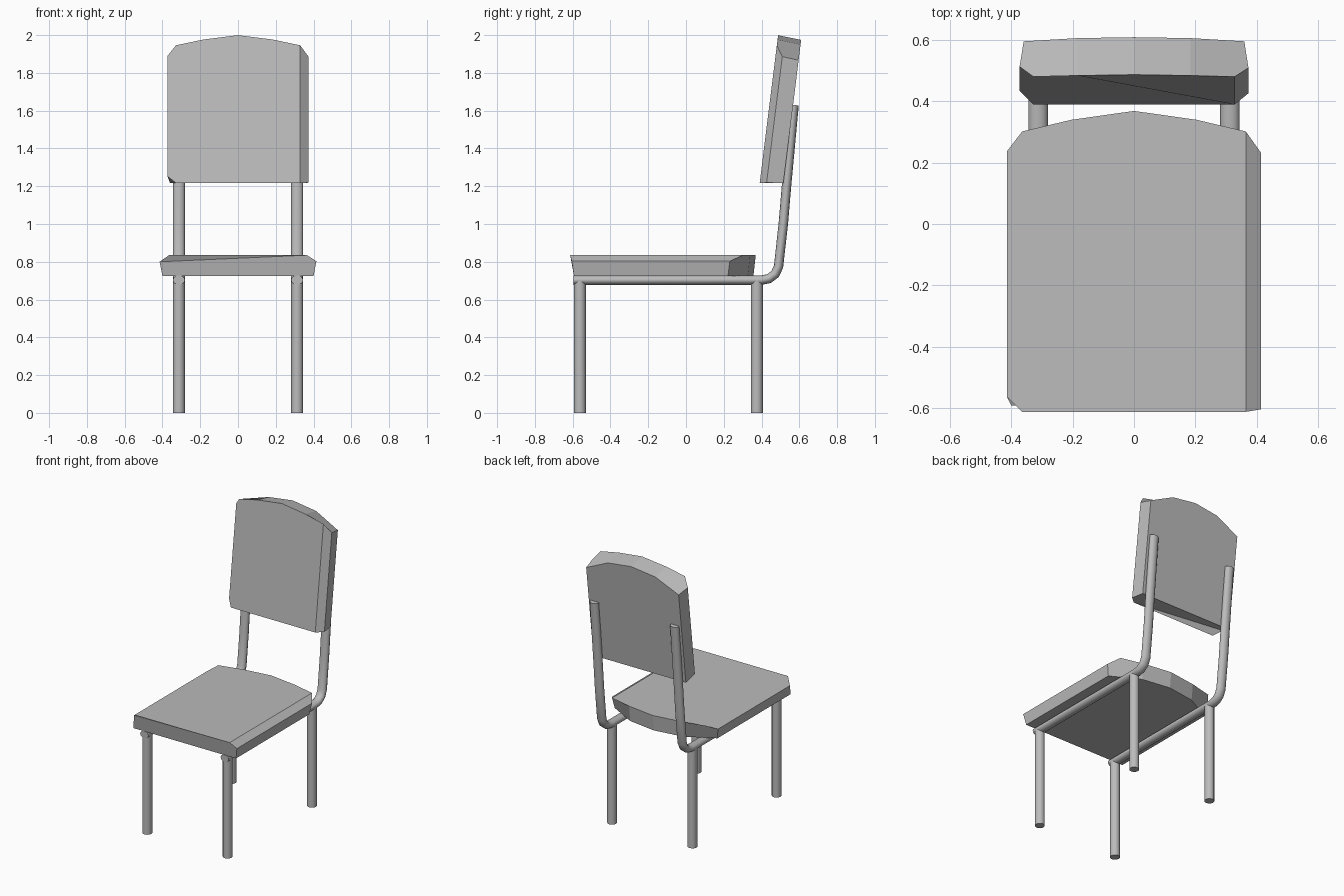
import bpy, math
from mathutils import Vector

old = bpy.data.objects.get("Cube")
if old:
    bpy.data.objects.remove(old, do_unlink=True)

# One plain grey for the whole chair
grey = bpy.data.materials.new("plain_grey")
grey.use_nodes = True
COLOUR = (0.5, 0.5, 0.5, 1)
grey.diffuse_color = COLOUR
grey.node_tree.nodes["Principled BSDF"].inputs["Base Color"].default_value = COLOUR


def add_object(name, data):
    data.materials.append(grey)
    obj = bpy.data.objects.new(name, data)
    bpy.context.collection.objects.link(obj)
    return obj


def cushion(name, origin, along, outward, scale):
    """Padded board with an arched end, clipped on one side, bevelled on the other.
    Local x is width, y is length from the straight end, z is depth below the face."""
    face = [(-.365, 0, 0), (.365, 0, 0), (.365, .915, 0), (.205, .953, 0), (0, .982, 0),
            (-.205, .953, 0), (-.365, .915, 0), (-.415, .85, -.035), (-.415, .05, -.035)]
    bevel = [(.415, .008, -.032), (.415, .845, -.032)]
    under = [(-.4, .02, -.11), (.4, .02, -.11), (.4, .835, -.11), (.205, .94, -.11),
             (0, .97, -.11), (-.205, .94, -.11), (-.4, .835, -.11)]
    faces = [range(9), range(17, 10, -1),
             (1, 9, 10, 2),                    # bevel
             (9, 12, 13, 10),                  # bevelled side
             (0, 8, 11, 12, 9, 1),             # straight end
             (8, 7, 17, 11),                   # clipped side
             (2, 10, 13, 14, 3), (3, 14, 15, 4), (4, 15, 16, 5), (5, 16, 17, 7, 6)]
    verts = []
    for x, y, z in face + bevel + under:
        verts.append(Vector(origin) + Vector((x * scale[0], 0, 0))
                     + Vector(along) * y * scale[1] + Vector(outward) * z * scale[2])
    mesh = bpy.data.meshes.new(name)
    mesh.from_pydata(verts, [], [tuple(f) for f in faces])
    return add_object(name, mesh)


def tube(name, x, path, radius, widen=1):
    """Round bar following (y, z) points, optionally widened across x."""
    curve = bpy.data.curves.new(name, "CURVE")
    curve.dimensions = "3D"
    curve.bevel_depth = radius
    curve.bevel_resolution = 4
    curve.use_fill_caps = True
    spline = curve.splines.new("POLY")
    spline.points.add(len(path) - 1)
    for point, (y, z) in zip(spline.points, path):
        point.co = (0, y, z, 1)
    obj = add_object(name, curve)
    obj.location.x = x
    obj.scale.x = widen
    return obj


# Seat and leaning backrest share one shape
cushion("seat", (0, -.613, .835), (0, 1, 0), (0, 0, 1), (1, 1, 1))
tilt = math.radians(7.1)
cushion("backrest", (0, .39, 1.217), (0, math.sin(tilt), math.cos(tilt)),
        (0, -math.cos(tilt), math.sin(tilt)), (.9, .803, 1.13))

# Bent side rails that rise into the back supports, and straight legs
RAIL = [(-.595, .703), (.40, .703), (.44, .711), (.472, .735), (.49, .775),
        (.515, 1.0), (.532, 1.2), (.572, 1.63)]
for side, x in (("left", .313), ("right", -.313)):
    tube(side + "_rail", x, RAIL, .025, 1.28)
    tube(side + "_front_leg", x, [(-.562, 0), (-.562, .7)], .032)
    tube(side + "_back_leg", x, [(.375, 0), (.375, .7)], .032)
